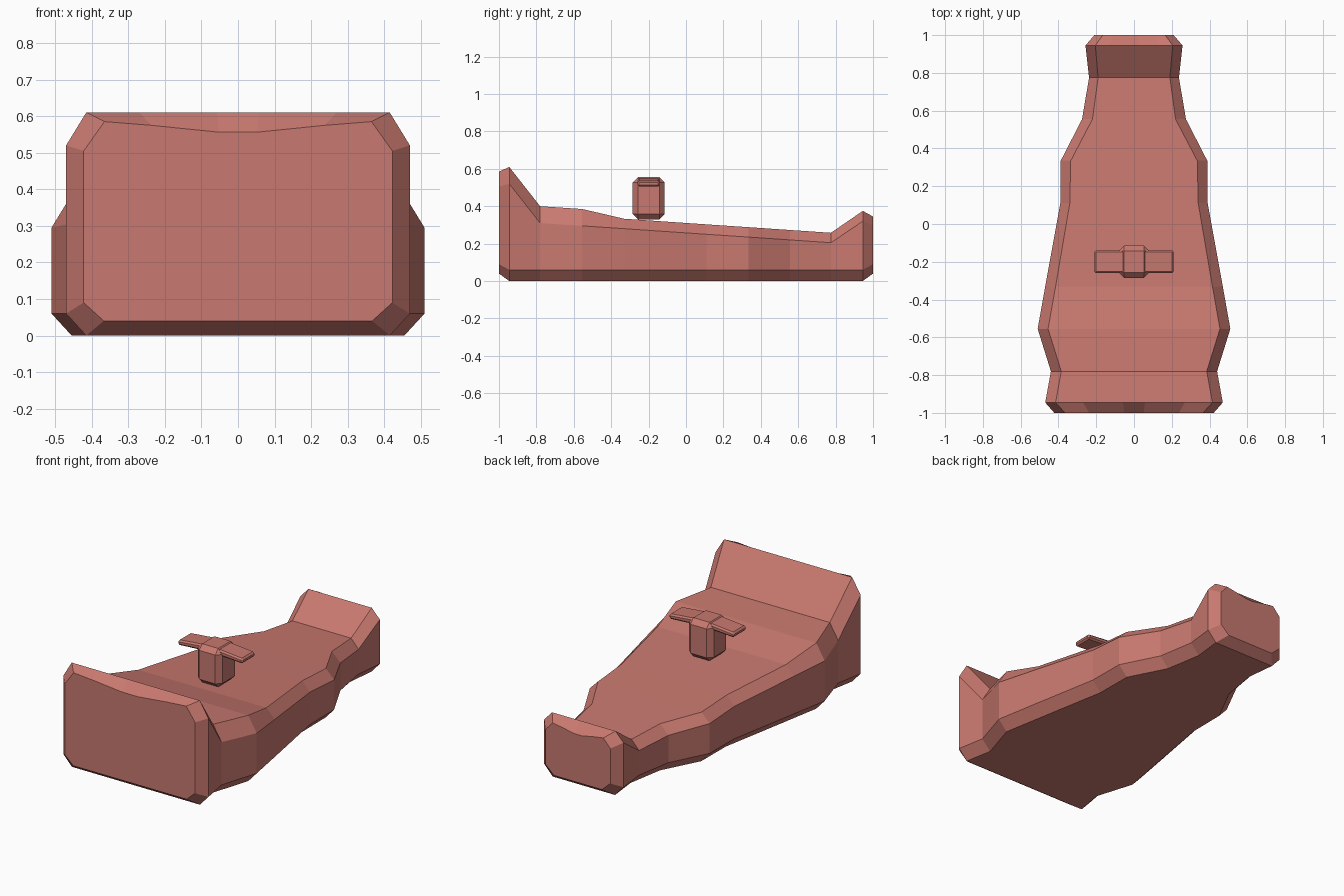
import bpy, bmesh

if "Cube" in bpy.data.objects:
    bpy.data.objects.remove(bpy.data.objects["Cube"])

mat = bpy.data.materials.new("red_clay")
mat.diffuse_color = (0.58, 0.19, 0.16, 1)
mat.use_nodes = True
mat.node_tree.nodes["Principled BSDF"].inputs["Base Color"].default_value = mat.diffuse_color


def loft(name, rings):
    """Skin a list of closed rings and cap both ends."""
    bm = bmesh.new()
    loops = [[bm.verts.new(p) for p in r] for r in rings]
    n = len(loops[0])
    for a, b in zip(loops, loops[1:]):
        for i in range(n):
            j = (i + 1) % n
            bm.faces.new((a[i], a[j], b[j], b[i]))
    bm.faces.new(loops[0])
    bm.faces.new(loops[-1])
    bmesh.ops.recalc_face_normals(bm, faces=bm.faces)
    return finish(name, bm)


def finish(name, bm):
    me = bpy.data.meshes.new(name)
    bm.to_mesh(me)
    bm.free()
    me.materials.append(mat)
    ob = bpy.data.objects.new(name, me)
    bpy.context.collection.objects.link(ob)
    return ob


def bevel(ob, width):
    m = ob.modifiers.new("bevel", 'BEVEL')
    m.width, m.segments = width, 1
    m.limit_method = 'ANGLE'


def section(y, w, wt, zs, zt, z0=0.0, z1=0.06, dip=0.0):
    """Chamfered cross-section; dip lowers the middle of the top edge."""
    half = [(w - 0.055, z0), (w, z1), (w, zs), (wt, zt),
            (wt * 0.65, zt - dip * 0.35), (wt * 0.14, zt - dip)]
    return ([(x, y, z) for x, z in half] +
            [(-x, y, z) for x, z in reversed(half)])


# Base: tapered body with raised ends
loft("base_body", [
    section(-1.0, 0.422, 0.365, 0.505, 0.585, 0.04, 0.09, 0.029),
    section(-0.945, 0.47, 0.415, 0.52, 0.61),
    section(-0.78, 0.44, 0.385, 0.31, 0.40),
    section(-0.555, 0.51, 0.455, 0.295, 0.385),
    section(-0.33, 0.47, 0.415, 0.28, 0.333),
    section(0.11, 0.39, 0.34, 0.25, 0.303),
    section(0.335, 0.388, 0.335, 0.235, 0.288),
    section(0.555, 0.275, 0.22, 0.22, 0.273),
    section(0.775, 0.238, 0.19, 0.205, 0.258),
    section(0.945, 0.257, 0.205, 0.32, 0.375),
    section(1.0, 0.21, 0.165, 0.295, 0.345, 0.04, 0.09, 0.025),
])

# Handle post: chamfered block
bm = bmesh.new()
bmesh.ops.create_cube(bm, size=1)
for v in bm.verts:
    v.co = (v.co.x * 0.16, v.co.y * 0.17 - 0.2, v.co.z * 0.225 + 0.4425)
bevel(finish("handle_post", bm), 0.028)

# Crossbar: thin bar, slightly raised in the middle
bar = loft("handle_crossbar", [
    [(x, y, z) for y, z in ((-0.26, lo), (-0.14, lo), (-0.14, hi), (-0.26, hi))]
    for x, lo, hi in ((-0.21, 0.505, 0.535), (-0.05, 0.515, 0.55),
                      (0.05, 0.515, 0.55), (0.21, 0.505, 0.535))])
bevel(bar, 0.009)
